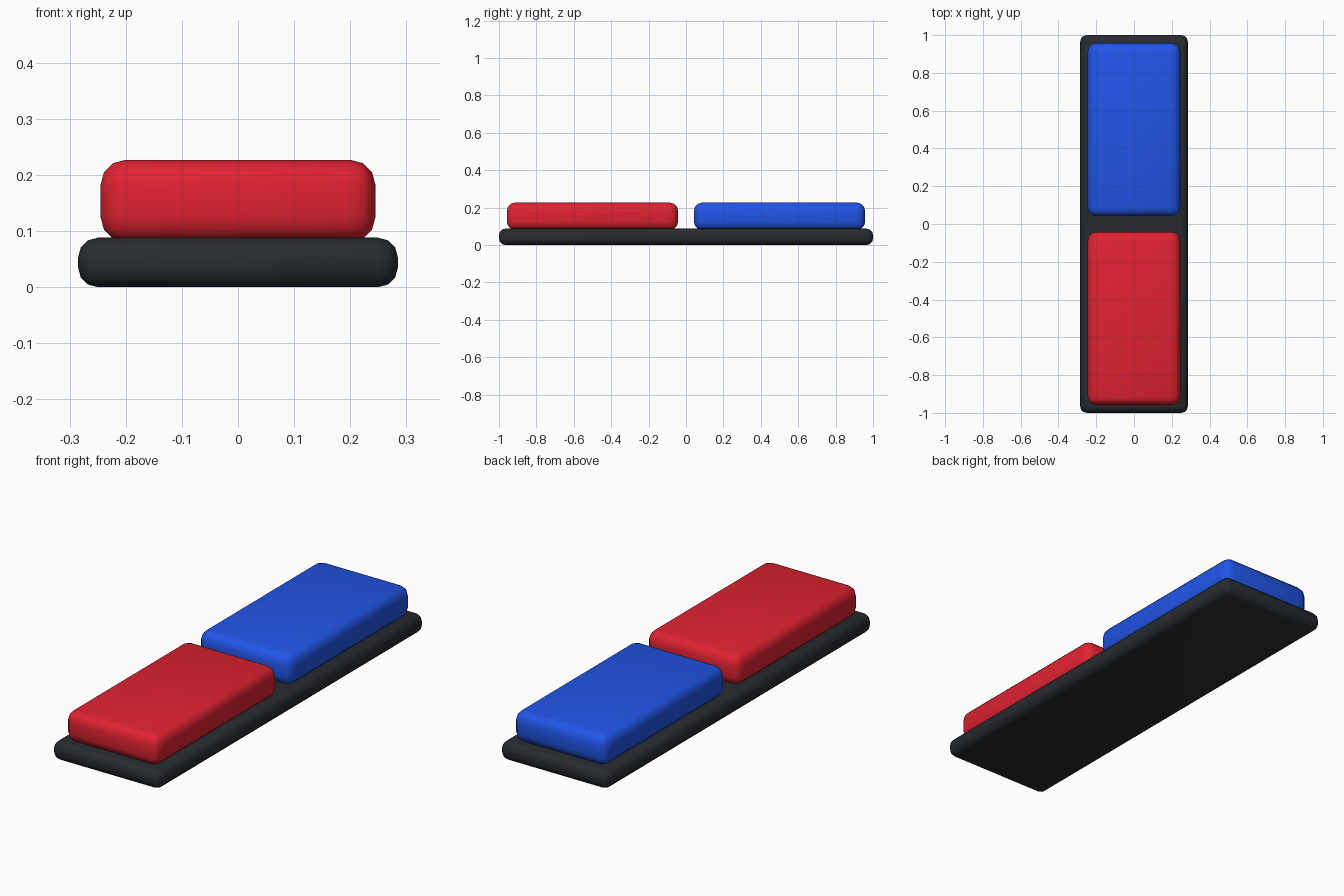
import bpy

if "Cube" in bpy.data.objects:
    bpy.data.objects.remove(bpy.data.objects["Cube"])


def material(name, color):
    mat = bpy.data.materials.new(name)
    mat.diffuse_color = (*color, 1)
    mat.use_nodes = True
    mat.node_tree.nodes["Principled BSDF"].inputs["Base Color"].default_value = mat.diffuse_color
    return mat


def rounded_box(name, size, center, radius, mat):
    bpy.ops.mesh.primitive_cube_add(size=1, location=center)
    ob = bpy.context.object
    ob.name = name
    ob.scale = size
    bpy.ops.object.transform_apply(location=False, rotation=False, scale=True)
    bevel = ob.modifiers.new("rounded_edges", 'BEVEL')
    bevel.width = radius
    bevel.segments = 3
    bpy.ops.object.modifier_apply(modifier=bevel.name)
    bpy.ops.object.shade_smooth_by_angle()
    ob.data.materials.append(mat)
    return ob


dark = material("dark", (0.02, 0.024, 0.029))
red = material("red", (0.74, 0.016, 0.03))
blue = material("blue", (0.015, 0.09, 0.8))

# Base plate
rounded_box("base_plate", (0.57, 2.0, 0.088), (0, 0, 0.044), 0.035, dark)

# Two lens blocks, slightly sunk into the plate
for name, side, mat in (("red_block", -1, red), ("blue_block", 1, blue)):
    rounded_box(name, (0.49, 0.916, 0.147), (0, side * 0.5, 0.1535), 0.045, mat)
